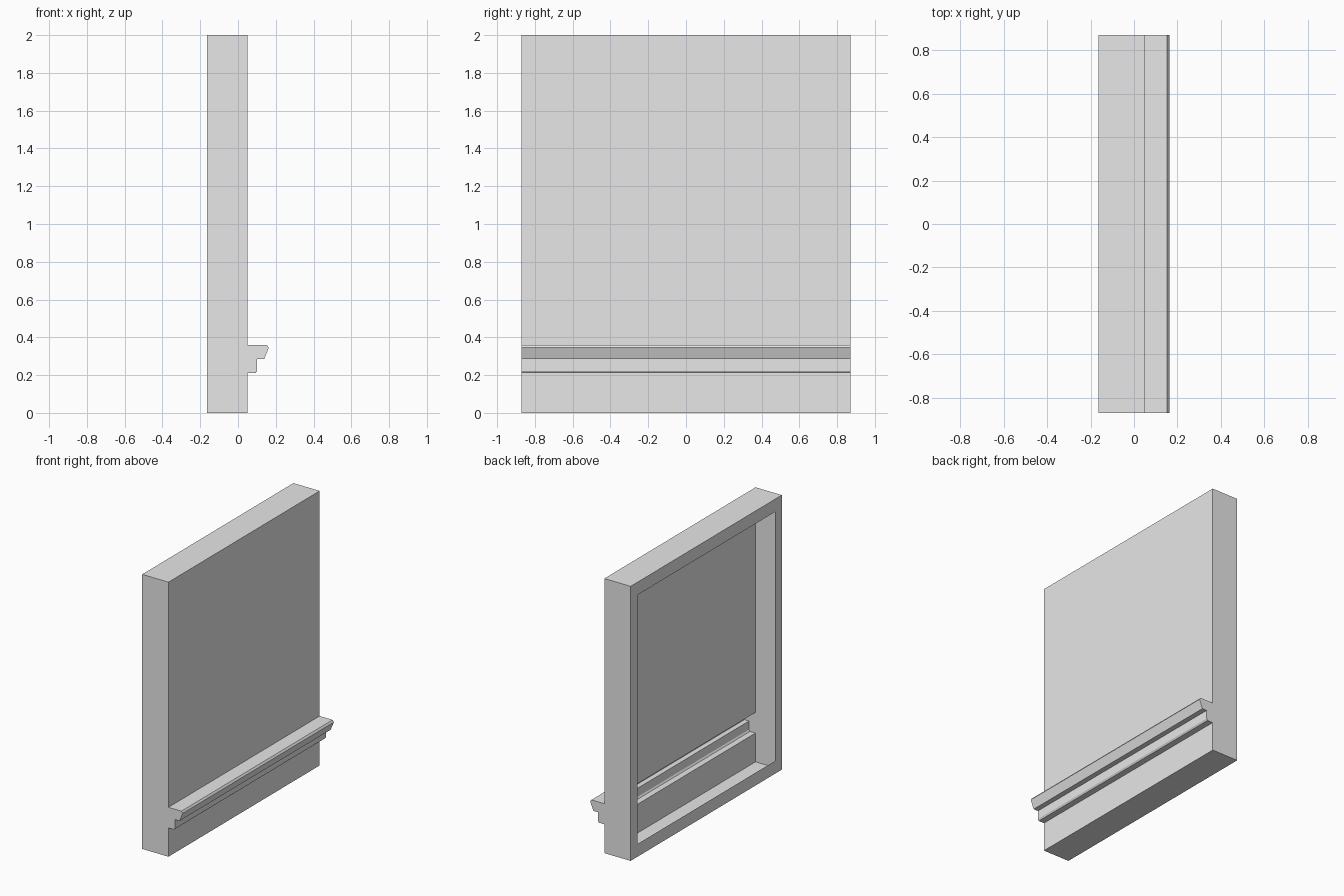
import bpy
import bmesh

cube = bpy.data.objects.get("Cube")
if cube:
    bpy.data.objects.remove(cube, do_unlink=True)

HALF_Y, HEIGHT = 0.87, 2.0
BACK_X, PANEL_X = -0.163, 0.049
RIM_Y, RIM_Z = 0.077, 0.093

grey = bpy.data.materials.new("plain grey")
grey.use_nodes = True
grey.diffuse_color = (0.8, 0.8, 0.8, 1)
grey.node_tree.nodes["Principled BSDF"].inputs["Base Color"].default_value = (0.8, 0.8, 0.8, 1)


def finish(name, bm):
    mesh = bpy.data.meshes.new(name)
    bm.to_mesh(mesh)
    bm.free()
    mesh.materials.append(grey)
    obj = bpy.data.objects.new(name, mesh)
    bpy.context.collection.objects.link(obj)
    return obj


# Thin hollow shell: side profile with moulded ledge, swept along y, open at the back
profile = [
    (BACK_X, 0), (PANEL_X, 0),
    (PANEL_X, 0.21), (0.093, 0.21), (0.101, 0.222), (0.101, 0.284),
    (0.138, 0.284), (0.163, 0.346), (0.153, 0.36), (PANEL_X, 0.36),
    (PANEL_X, HEIGHT), (BACK_X, HEIGHT),
]
bm = bmesh.new()
front = [bm.verts.new((x, -HALF_Y, z)) for x, z in profile]
back = [bm.verts.new((x, HALF_Y, z)) for x, z in profile]
bm.faces.new(front)
bm.faces.new(back[::-1])
for i in range(len(profile) - 1):
    bm.faces.new((front[i], back[i], back[i + 1], front[i + 1]))
finish("panel_shell_with_ledge", bm)

# Flat rim around the opening on the back
bm = bmesh.new()
loops = []
for dy, dz in ((0, 0), (RIM_Y, RIM_Z)):
    y, low, high = HALF_Y - dy, dz, HEIGHT - dz
    corners = ((-y, low), (-y, high), (y, high), (y, low))
    loops.append([bm.verts.new((BACK_X, cy, cz)) for cy, cz in corners])
outer, inner = loops
for i in range(4):
    j = (i + 1) % 4
    bm.faces.new((outer[j], outer[i], inner[i], inner[j]))
bmesh.ops.recalc_face_normals(bm, faces=bm.faces)
for face in bm.faces:
    face.normal_update()
    if face.normal.x > 0:
        face.normal_flip()
finish("back_rim", bm)
